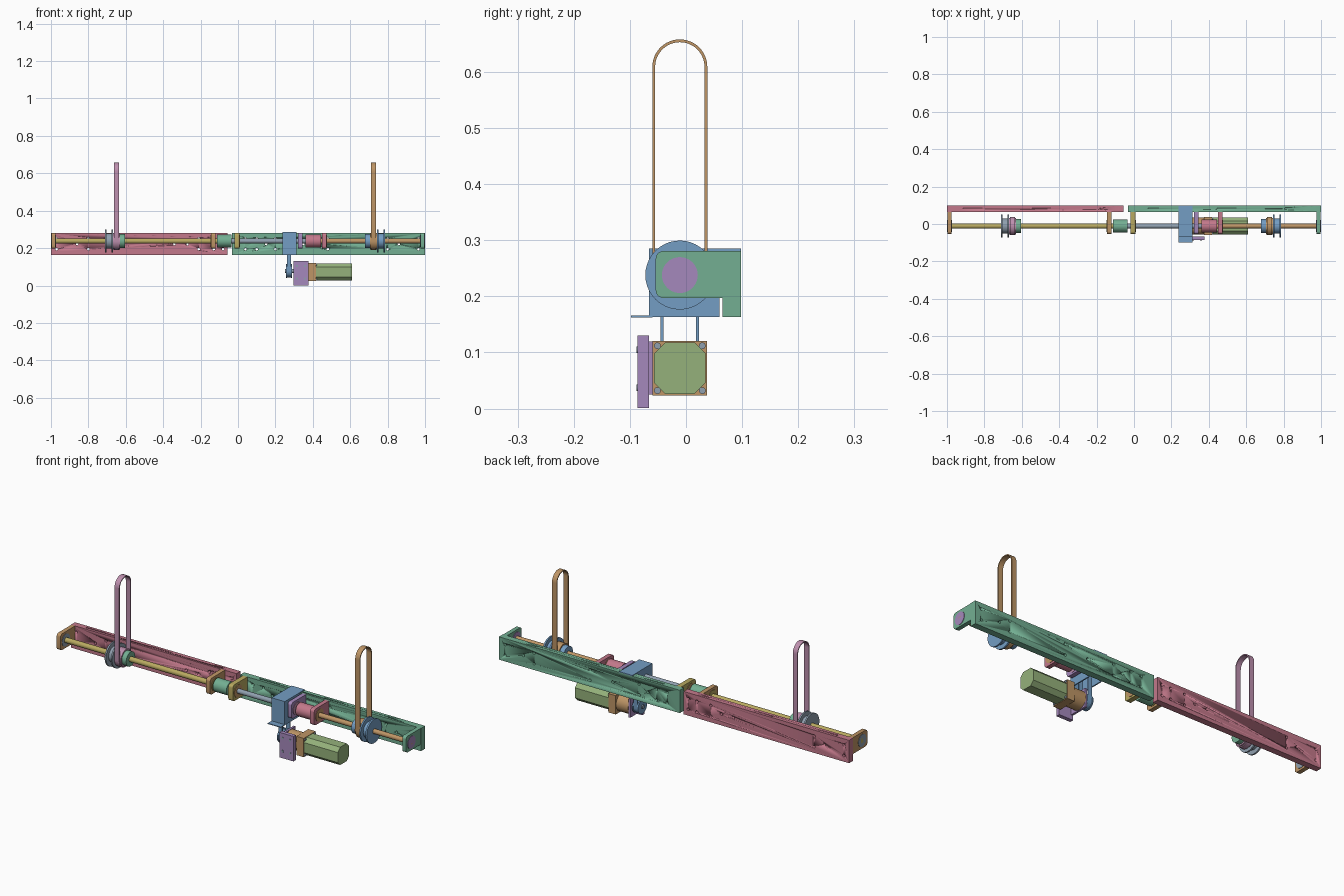
import bpy, bmesh, math
from mathutils import Matrix, Vector

cube = bpy.data.objects.get("Cube")
if cube:
    bpy.data.objects.remove(cube, do_unlink=True)


def material(name, *srgb):
    m = bpy.data.materials.new(name)
    col = tuple(c ** 2.2 for c in srgb) + (1.0,)
    m.diffuse_color = col
    m.use_nodes = True
    m.node_tree.nodes["Principled BSDF"].inputs["Base Color"].default_value = col
    return m


ROSE = material("rose", .76, .47, .54)
TEAL = material("teal", .45, .68, .57)
BLUE = material("blue", .45, .61, .76)
PURPLE = material("purple", .64, .53, .73)
OLIVE = material("olive", .58, .69, .48)
TAN = material("tan", .74, .58, .40)
KHAKI = material("khaki", .72, .66, .38)
GREY = material("grey", .56, .62, .68)
MAUVE = material("mauve", .74, .56, .68)

AY, AZ = -.011, .238      # main shaft axis
MZ = .072                 # motor axis height


def finish(name, bm, mat):
    bmesh.ops.recalc_face_normals(bm, faces=bm.faces)
    me = bpy.data.meshes.new(name)
    bm.to_mesh(me)
    bm.free()
    me.materials.append(mat)
    ob = bpy.data.objects.new(name, me)
    bpy.context.collection.objects.link(ob)
    bpy.ops.object.select_all(action='DESELECT')
    ob.select_set(True)
    bpy.context.view_layer.objects.active = ob
    bpy.ops.object.shade_smooth_by_angle(angle=math.radians(35))
    return ob


def add_box(bm, x, y, z):
    mid = [(a + b) / 2 for a, b in (x, y, z)]
    size = [b - a for a, b in (x, y, z)]
    bmesh.ops.create_cube(bm, size=1, matrix=Matrix.Translation(mid) @ Matrix.Diagonal((*size, 1)))


def boxes(name, mat, *parts):
    bm = bmesh.new()
    for part in parts:
        add_box(bm, *part)
    return finish(name, bm, mat)


def add_rod(bm, centre, axis, length, r, seg=40):
    turn = Vector((0, 0, 1)).rotation_difference(Vector(axis)).to_matrix().to_4x4()
    bmesh.ops.create_cone(bm, cap_ends=True, segments=seg, radius1=r, radius2=r,
                          depth=length, matrix=Matrix.Translation(centre) @ turn)


def discs(name, mat, *parts, z=AZ):
    """Round parts along the x direction, each (x start, x end, radius)."""
    bm = bmesh.new()
    for a, b, r in parts:
        add_rod(bm, ((a + b) / 2, AY, z), (1, 0, 0), b - a, r)
    return finish(name, bm, mat)


def prism(name, mat, x0, x1, outline):
    bm = bmesh.new()
    face = bm.faces.new([bm.verts.new((x0, y, z)) for y, z in outline])
    out = bmesh.ops.extrude_face_region(bm, geom=[face])
    moved = [v for v in out["geom"] if isinstance(v, bmesh.types.BMVert)]
    bmesh.ops.translate(bm, vec=(x1 - x0, 0, 0), verts=moved)
    return finish(name, bm, mat)


def belt(name, mat, x0, x1, low, high, r, t=.005):
    """Closed loop around two equal pulleys."""
    bm = bmesh.new()
    rings, n = [], 24
    for i in range(2 * n + 2):
        top = i <= n
        a = math.pi * (i if top else i - 1) / n
        c, s, z = math.cos(a), math.sin(a), high if top else low
        rings.append([bm.verts.new((x, AY + q * c, z + q * s))
                      for x, q in ((x0, r), (x1, r), (x1, r - t), (x0, r - t))])
    for a, b in zip(rings, rings[1:] + rings[:1]):
        for k in range(4):
            j = (k + 1) % 4
            bm.faces.new((a[k], a[j], b[j], b[k]))
    return finish(name, bm, mat)


def rail(name, mat, x0, x1, pairs, singles, top):
    """Bar with through holes in two rows and shallow holes on top."""
    ob = boxes(name, mat, ((x0, x1), (.065, .098), (.163, .281)))
    bm = bmesh.new()
    holes = [(x, z) for x in pairs for z in (.195, .25)] + [(x, .222) for x in singles]
    for x, z in holes:
        add_rod(bm, (x, .08, z), (0, 1, 0), .1, .007, 12)
    for x in top:
        add_rod(bm, (x, .082, .281), (0, 0, 1), .012, .005, 12)
    cutter = finish(name + "_cutter", bm, mat)
    cutter.hide_render = True
    mod = ob.modifiers.new("holes", 'BOOLEAN')
    mod.operation, mod.object, mod.solver = 'DIFFERENCE', cutter, 'EXACT'
    bpy.context.view_layer.objects.active = ob
    bpy.ops.object.modifier_apply(modifier=mod.name)
    bpy.data.objects.remove(cutter, do_unlink=True)


def bracket(name, mat, x0, x1, bearing):
    """Rounded bearing plate standing off a rail, with its bearing."""
    r, y0, z0, z1 = .014, -.054, .197, .281
    pts = [(.066, z0), (.066, z1)]
    for cz, start in ((z1 - r, 90), (z0 + r, 180)):
        for k in range(6):
            a = math.radians(start + 18 * k)
            pts.append((y0 + r + r * math.cos(a), cz + r * math.sin(a)))
    prism(name, mat, x0, x1, pts)
    discs(name + "_bearing", bearing, (x0 - .002, x1 + .002, .032))


# Rails
rail("left_rail", TEAL, -.033, 1, (.04, .10, .20, .48, .80, .965), (.15, .35, .86), (.07, .44, .80))
rail("right_rail", ROSE, -1, -.055, (-.08, -.13, -.21, -.80, -.97), (-.27, -.34, -.86), (-.92, -.55, -.19))

# Bearing brackets
bracket("right_end_bracket", TAN, -.998, -.976, GREY)
bracket("right_inner_bracket", TAN, -.144, -.121, KHAKI)
bracket("left_inner_bracket", KHAKI, -.018, .008, TAN)
bracket("drive_bracket", PURPLE, .322, .344, MAUVE)
bracket("middle_bracket", ROSE, .45, .473, TAN)
bracket("left_end_bracket", TEAL, .976, .998, PURPLE)

# Shafts and couplings
discs("right_shaft", KHAKI, (-1, -.10, .0135))
discs("centre_shaft", GREY, (-.05, .37, .0125))
discs("left_shaft", TAN, (.43, 1, .0125))
discs("centre_coupling", TEAL, (-.112, -.035, .034))
discs("drive_coupling", ROSE, (.36, .445, .034))

# Belt pulleys: flanged spool, belt wheel and hub collar
for side, x, s, spool, wheel, hub in (("right", -.65, -1, GREY, MAUVE, TEAL),
                                      ("left", .725, 1, BLUE, TAN, BLUE)):
    def span(a, b, r):
        return (*sorted((x + s * a, x + s * b)), r)
    discs(side + "_spool", spool, span(.018, .026, .0615), span(.026, .053, .04), span(.053, .061, .0615))
    discs(side + "_belt_wheel", wheel, span(-.02, .018, .044))
    discs(side + "_hub", hub, span(-.045, -.02, .037))
    belt(side + "_belt", wheel, x - .0135, x + .0135, AZ, .609, .049)

# Folded sheet housing around the drive belt, open underneath
x0, x1 = .238, .313
boxes("drive_housing", BLUE,
      ((x0, x0 + .006), (-.064, .06), (.163, .281)),
      ((x1 - .006, x1), (-.064, .06), (.163, .281)),
      ((x0, x1), (-.066, -.06), (.163, .281)),
      ((x0, x1), (-.066, .098), (.280, .285)),
      ((x0, x1), (-.098, -.06), (.162, .166)))

# Drive belt with pulleys
belt("drive_belt", BLUE, .262, .284, MZ + .006, AZ, .034)
discs("upper_drive_pulley", BLUE, (.258, .29, .029))
discs("lower_drive_pulley", BLUE, (.256, .262, .037), (.262, .284, .029), (.284, .29, .037), z=MZ + .006)
discs("motor_output_shaft", GREY, (.25, .31, .01), z=MZ + .006)

# Motor mount, gearbox and motor
boxes("motor_mount", PURPLE,
      ((.297, .377), (-.086, -.066), (.001, .13)),
      ((.297, .308), (-.068, .03), (.025, .12)))
bm = bmesh.new()
for mx in (.315, .358):
    for mz in (.037, .105):
        add_rod(bm, (mx, -.0865, mz), (0, 1, 0), .004, .006, 12)
finish("mount_screws", bm, GREY)
discs("gearbox_barrel", TAN, (.306, .38, .046), z=MZ)
h = .0485
boxes("gearbox_flange", TAN, ((.375, .417), (AY - h, AY + h), (MZ - h, MZ + h)))
bm = bmesh.new()
for sy in (-1, 1):
    for sz in (-1, 1):
        add_rod(bm, (.418, AY + sy * .04, MZ + sz * .04), (1, 0, 0), .008, .006, 12)
finish("flange_screws", bm, GREY)
h, c = .046, .026
corners = [(h, c), (c, h), (-c, h), (-h, c), (-h, -c), (-c, -h), (c, -h), (h, -c)]
prism("motor", OLIVE, .412, .61, [(AY + a, MZ + b) for a, b in corners])
